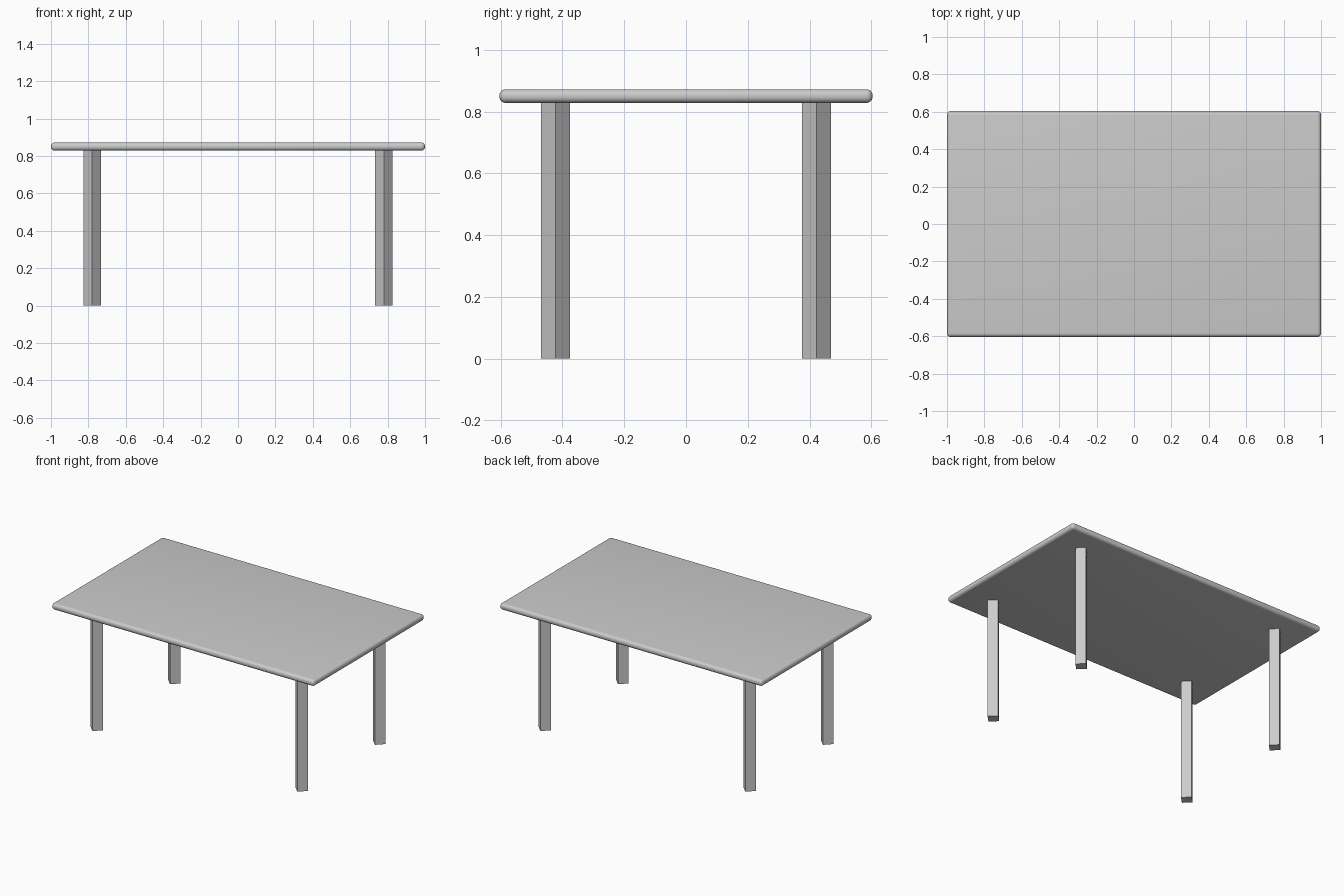
import bpy
from math import radians

if "Cube" in bpy.data.objects:
    bpy.data.objects.remove(bpy.data.objects["Cube"])

TOP_Z, UNDER_Z = 0.872, 0.828
LEG_X, LEG_Y, LEG_R = 0.78, 0.422, 0.047

# Table top: slab with rounded edges
bpy.ops.mesh.primitive_cube_add(size=1, location=(0, 0, (TOP_Z + UNDER_Z) / 2))
top = bpy.context.object
top.name = "table_top"
top.scale = (2.0, 1.208, TOP_Z - UNDER_Z)
bpy.ops.object.transform_apply(location=False, rotation=False, scale=True)
bevel = top.modifiers.new("rounded_edge", 'BEVEL')
bevel.width = 0.02
bevel.segments = 6
bevel.limit_method = 'NONE'
bpy.ops.object.modifier_apply(modifier=bevel.name)
bpy.ops.object.shade_smooth_by_angle(angle=radians(35))


# Legs: four-sided posts set corner-on to the table edges
def leg(name, x, y):
    bpy.ops.mesh.primitive_cylinder_add(vertices=4, radius=LEG_R, depth=UNDER_Z,
                                        location=(x, y, UNDER_Z / 2))
    bpy.context.object.name = name


for side, sx in (("left", -1), ("right", 1)):
    for end, sy in (("front", -1), ("back", 1)):
        leg(f"{end}_{side}_leg", sx * LEG_X, sy * LEG_Y)
